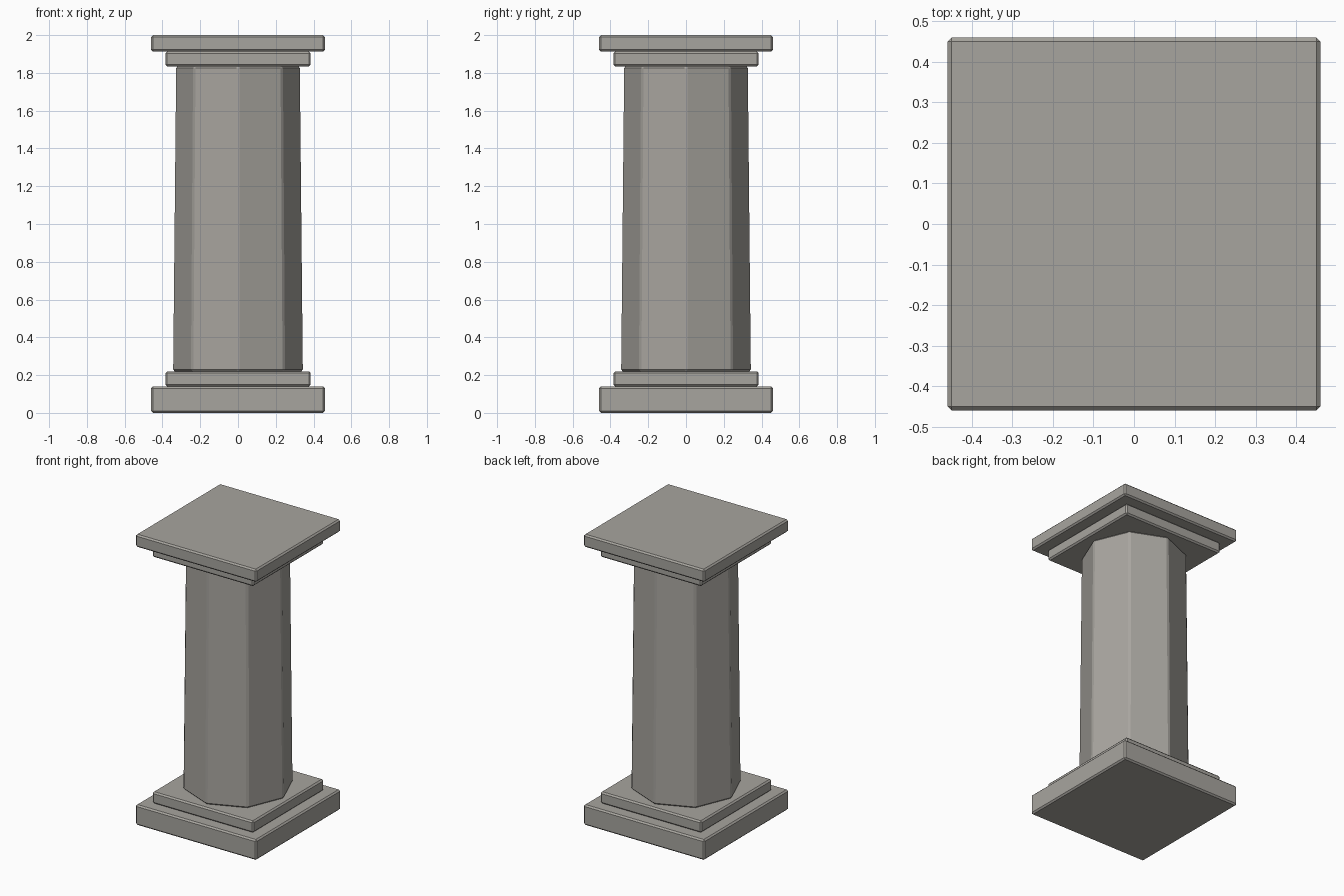
import bpy, math

if "Cube" in bpy.data.objects:
    bpy.data.objects.remove(bpy.data.objects["Cube"])

stone = bpy.data.materials.new("grey_stone")
stone.diffuse_color = (0.39, 0.375, 0.345, 1)
stone.use_nodes = True
stone.node_tree.nodes["Principled BSDF"].inputs["Base Color"].default_value = stone.diffuse_color


def finish(ob, name, bevel):
    ob.name = name
    ob.data.materials.append(stone)
    mod = ob.modifiers.new("chamfer", 'BEVEL')
    mod.width = bevel
    mod.segments = 1
    mod.limit_method = 'ANGLE'
    mod.angle_limit = math.radians(30)


def slab(name, half, z0, z1):
    bpy.ops.mesh.primitive_cube_add(size=1, location=(0, 0, (z0 + z1) / 2))
    ob = bpy.context.object
    ob.scale = (2 * half, 2 * half, z1 - z0)
    bpy.ops.object.transform_apply(location=False, rotation=False, scale=True)
    finish(ob, name, 0.01)


# Square slabs of the base and the capital
slab("base_slab", 0.46, 0.0, 0.14)
slab("base_step", 0.385, 0.14, 0.22)
slab("capital_step", 0.385, 1.835, 1.913)
slab("capital_slab", 0.46, 1.913, 2.0)

# Tapered eight-sided shaft, with corners on the axes
bpy.ops.mesh.primitive_cone_add(vertices=8, radius1=0.347, radius2=0.331,
                                depth=1.615, location=(0, 0, 1.0275))
finish(bpy.context.object, "shaft", 0.01)
